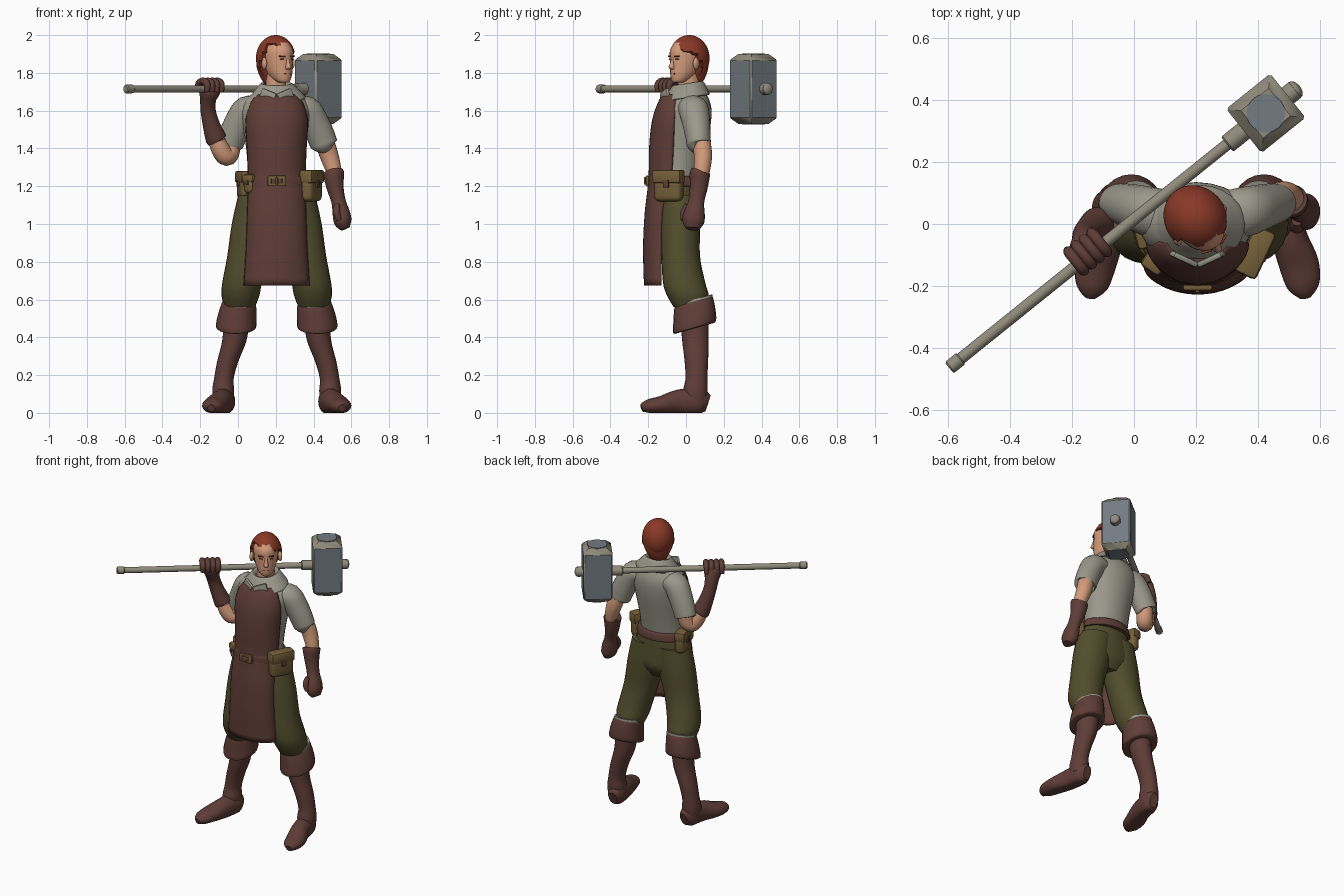
import bpy, bmesh, math
from mathutils import Matrix, Vector

if "Cube" in bpy.data.objects:
    bpy.data.objects.remove(bpy.data.objects["Cube"], do_unlink=True)

def material(name, r, g, b):
    m = bpy.data.materials.new(name)
    m.use_nodes = True
    m.diffuse_color = (r, g, b, 1)
    m.node_tree.nodes["Principled BSDF"].inputs["Base Color"].default_value = (r, g, b, 1)
    return m

LEATHER = material("brown leather", .115, .047, .038)
OLIVE = material("olive cloth", .085, .075, .026)
LINEN = material("grey linen", .33, .32, .26)
SKIN = material("skin", .66, .33, .2)
HAIR = material("red hair", .25, .04, .02)
TAN = material("tan leather", .18, .115, .04)
STEEL = material("blue grey steel", .175, .2, .225)
TRIM = material("warm grey metal", .28, .26, .2)

MID = .205
parts = []

def add(name, bm, *mats, matrix=None):
    if matrix:
        bm.transform(matrix)
    bmesh.ops.recalc_face_normals(bm, faces=bm.faces)
    me = bpy.data.meshes.new(name)
    bm.to_mesh(me)
    bm.free()
    for m in mats:
        me.materials.append(m)
    ob = bpy.data.objects.new(name, me)
    bpy.context.collection.objects.link(ob)
    parts.append(ob)
    return ob

def spline(rows, steps=4):
    """Smoothly fill in between rows of numbers."""
    out = []
    for i in range(len(rows) - 1):
        a, b, c, d = (rows[max(0, min(len(rows) - 1, i + k))] for k in (-1, 0, 1, 2))
        for s in range(steps):
            t = s / steps
            out.append([q + .5 * t * (r - p + t * (2*p - 5*q + 4*r - w + t * (3*(q - r) + w - p)))
                        for p, q, r, w in zip(a, b, c, d)])
    return out + [list(rows[-1])]

def loft(name, rows, mat, ref=(0, 1, 0), level=False, shear=0, side=1, sides=24, floor=False, matrix=None):
    """Skin ellipses (x, y, z, half width, half depth) along a path."""
    rows = spline([(MID + side * (r[0] - MID), *r[1:]) for r in rows])
    pts = [Vector(r[:3]) for r in rows]
    bm, rings = bmesh.new(), []
    for i, r in enumerate(rows):
        t = Vector((0, 0, 1)) if level else (pts[min(i+1, len(pts)-1)] - pts[max(i-1, 0)]).normalized()
        u = Vector(ref).cross(t).normalized()
        v = t.cross(u)
        ring = []
        for k in range(sides):
            a = math.tau * k / sides
            p = pts[i] + u * r[3] * math.cos(a) + v * r[4] * math.sin(a)
            p.z += shear * (p.y - r[1])
            if floor:
                p.z = max(0, p.z)
            ring.append(bm.verts.new(p))
        rings.append(ring)
    for a, b in zip(rings, rings[1:]):
        for k in range(sides):
            bm.faces.new((a[k], a[k-1], b[k-1], b[k]))
    bm.faces.new(rings[0])
    bm.faces.new(rings[-1])
    return add(name, bm, mat, matrix=matrix)

def box(name, size, mat, matrix, bevel=.01, segments=2):
    bm = bmesh.new()
    bmesh.ops.create_cube(bm, size=1, matrix=Matrix.Diagonal((*size, 1)))
    bmesh.ops.bevel(bm, geom=bm.edges[:], offset=bevel, segments=segments, affect='EDGES', profile=.5)
    return add(name, bm, mat, matrix=matrix)

def ball(name, size, mat, matrix):
    bm = bmesh.new()
    bmesh.ops.create_uvsphere(bm, u_segments=20, v_segments=12, radius=1, matrix=Matrix.Diagonal((*size, 1)))
    return add(name, bm, mat, matrix=matrix)

def at(x, y, z, turn=0):
    return Matrix.Translation((x, y, z)) @ Matrix.Rotation(math.radians(turn), 4, 'Z')

# Legs, boots and sleeves, one for each side
for s, tag in ((1, "left"), (-1, "right")):
    loft(tag + "_trouser_leg", [(.29, -.03, 1.15, .12, .1), (.318, -.03, 1.0, .125, .105), (.355, -.028, .83, .112, .102),
         (.388, -.01, .69, .105, .112), (.397, .01, .62, .1, .11), (.4, .02, .56, .08, .085)], OLIVE, level=True, side=s)
    loft(tag + "_boot_cuff", [(.42, .045, .45, .075, .075), (.42, .045, .452, .105, .112), (.416, .045, .51, .103, .112),
         (.404, .04, .59, .088, .1), (.404, .04, .595, .07, .08)], LEATHER, level=True, shear=.28, side=s)
    loft(tag + "_cuff_trim", [(.404, .04, .585, .089, .101), (.403, .04, .6, .087, .1)], LINEN,
         level=True, shear=.28, side=s)
    loft(tag + "_boot_shaft", [(.415, .045, .5, .07, .075), (.43, .05, .38, .064, .07), (.465, .055, .27, .056, .062),
         (.485, .055, .18, .052, .058), (.488, .05, .12, .058, .065), (.488, .05, .06, .055, .06)], LEATHER, level=True, side=s)
    loft(tag + "_boot_foot", [(.475, .115, .05, .03, .045), (.48, .07, .06, .056, .07), (.5, -.04, .055, .058, .068),
         (.532, -.13, .042, .064, .048), (.546, -.2, .035, .052, .036), (.552, -.235, .025, .02, .02)],
         LEATHER, ref=(0, 0, 1), side=s, floor=True)
    loft(tag + "_sleeve", [(.29, .025, 1.61, .05, .08), (.36, .04, 1.605, .075, .08), (.41, .055, 1.53, .075, .073),
         (.445, .065, 1.45, .074, .066), (.455, .068, 1.42, .07, .062), (.457, .07, 1.415, .045, .045)], LINEN, side=s)

# Torso and trouser seat
loft("trouser_seat", [(MID, -.035, 1.27, .14, .1), (MID, -.035, 1.18, .172, .105), (MID, -.03, 1.07, .195, .107),
     (MID, -.025, 1.0, .17, .1), (MID, -.025, .93, .11, .06)], OLIVE, level=True)
loft("shirt_body", [(.2, -.04, 1.22, .148, .112), (.2, -.028, 1.35, .152, .125), (.2, -.008, 1.5, .17, .135),
     (.2, .005, 1.6, .185, .13), (.2, .012, 1.66, .16, .11), (.2, .015, 1.71, .09, .08)], LINEN, level=True)
loft("neck", [(.2, .015, 1.66, .06, .062), (.2, .015, 1.72, .054, .058), (.203, .012, 1.82, .052, .058)], SKIN, level=True)
loft("collar", [(.212, 0, 1.665, .13, .115), (.212, 0, 1.67, .146, .126), (.208, .005, 1.7, .125, .108),
     (.203, .01, 1.745, .08, .08), (.2, .013, 1.72, .055, .058)], LINEN, level=True, shear=.15)
box("collar_point_left", (.09, .02, .055), LINEN, at(.25, -.112, 1.68, 25) @ Matrix.Rotation(-.35, 4, 'Y'), .008)
box("collar_point_right", (.09, .02, .055), LINEN, at(.16, -.112, 1.68, -25) @ Matrix.Rotation(.35, 4, 'Y'), .008)

# Apron: half ellipses given by height, half width, front and edge depth
bm, rings = bmesh.new(), []
for z, w, front, edge in spline([(1.68, .095, -.118, -.05), (1.64, .132, -.142, -.055), (1.55, .158, -.172, -.06),
        (1.42, .152, -.187, -.065), (1.27, .146, -.19, -.075), (1.18, .146, -.197, -.1), (1.05, .15, -.212, -.125),
        (.87, .156, -.22, -.13), (.675, .168, -.215, -.13)]):
    rings.append([bm.verts.new((MID + w * math.sin(a), edge + (front - edge) * math.cos(a), z))
                  for a in (math.pi * (k / 18 - .5) for k in range(19))])
for a, b in zip(rings, rings[1:]):
    for k in range(18):
        bm.faces.new((a[k], a[k+1], b[k+1], b[k]))
apron = add("apron", bm, LEATHER)
apron.modifiers.new("thickness", 'SOLIDIFY').thickness = .015
apron.modifiers["thickness"].offset = 0

# Belt, buckle and pouches
loft("belt", [(MID, -.052, 1.2, .172, .135), (MID, -.052, 1.205, .18, .148), (MID, -.055, 1.25, .168, .145),
     (MID, -.055, 1.255, .155, .13)], LEATHER, level=True)
box("buckle_frame", (.095, .018, .055), TAN, at(MID, -.205, 1.228), .006)
box("buckle_centre", (.06, .012, .028), LEATHER, at(MID, -.212, 1.228), .004)
box("buckle_pin", (.012, .012, .04), TAN, at(MID, -.216, 1.228), .003)
for tag, place, size in (("left", at(.388, -.09, 1.2, 65), (.155, .07, .16)),
                         ("right", at(.035, -.01, 1.205, -75), (.13, .065, .14)),
                         ("front", at(.065, -.125, 1.21, -35), (.07, .05, .1))):
    w, d, h = size
    box(tag + "_pouch", size, TAN, place, .026, 3)
    box(tag + "_pouch_flap", (w * 1.06, d * 1.08, h * .45), TAN, place @ at(0, -.004, h * .32), .014)
    box(tag + "_pouch_clasp", (w * .22, .012, h * .25), LEATHER, place @ at(0, -d * .56, h * .08), .004)

# Forearms and gloves
loft("left_forearm", [(.45, .075, 1.46, .05, .05), (.48, .09, 1.37, .05, .048), (.505, .085, 1.29, .042, .043),
     (.512, .075, 1.24, .036, .038)], SKIN)
loft("left_glove", [(.506, .075, 1.265, .04, .04), (.506, .074, 1.27, .056, .054), (.513, .068, 1.2, .046, .048),
     (.532, .055, 1.12, .038, .042), (.546, .045, 1.06, .046, .055), (.556, .038, 1.01, .046, .058),
     (.57, .035, .975, .025, .035)], LEATHER)
loft("left_thumb", [(.525, .01, 1.1, .016, .018), (.522, -.01, 1.06, .019, .02), (.535, -.012, 1.02, .014, .015)], LEATHER)
loft("right_forearm", [(-.035, .06, 1.44, .05, .05), (-.045, .05, 1.375, .052, .05), (-.068, .025, 1.36, .05, .05),
     (-.1, .008, 1.41, .048, .047), (-.125, -.005, 1.48, .035, .035)], SKIN)
loft("right_glove", [(-.115, .002, 1.452, .04, .04), (-.116, .002, 1.45, .055, .053), (-.14, -.015, 1.52, .046, .046),
     (-.158, -.035, 1.6, .04, .042), (-.158, -.055, 1.66, .043, .048), (-.15, -.078, 1.71, .058, .052),
     (-.15, -.085, 1.755, .035, .032)], LEATHER)

# Long hammer carried over the shoulder, local x along the shaft
SHAFT = at(.425, .357, 1.715, 38.8)
ACROSS = Matrix.Rotation(math.pi / 2, 4, 'Y')

def rod(name, x0, x1, r, mat):
    bm = bmesh.new()
    bmesh.ops.create_cone(bm, cap_ends=True, segments=16, radius1=r, radius2=r, depth=x1 - x0)
    bmesh.ops.bevel(bm, geom=[e for e in bm.edges if abs(e.verts[0].co.z - e.verts[1].co.z) < .001],
                    offset=.005, segments=1, affect='EDGES')
    return add(name, bm, mat, matrix=SHAFT @ at((x0 + x1) / 2, 0, 0) @ ACROSS)

rod("hammer_shaft", -1.3, .05, .019, TRIM)
rod("shaft_end_cap", -1.31, -1.26, .023, TRIM)
rod("hammer_ferrule", -.16, -.07, .031, TRIM)
rod("hammer_rivet", .08, .125, .032, TRIM)
ball("hammer_rivet_dome", (.018, .031, .031), TRIM, SHAFT @ at(.122, 0, 0))

for k in range(4):
    loft("right_finger_%d" % k, [(0, .045, -.015, .014, .014), (0, .035, .03, .018, .018), (0, -.005, .042, .018, .018),
         (0, -.035, .025, .018, .018), (0, -.035, -.015, .014, .014)], LEATHER, ref=(1, 0, 0),
         matrix=SHAFT @ at(-.775 + k * .032, .01, 0))

bm = bmesh.new()
bmesh.ops.create_cube(bm, size=1, matrix=Matrix.Diagonal((.182, .182, .37, 1)))
ends = [e for e in bm.edges if abs(e.verts[0].co.z - e.verts[1].co.z) < .01]
bmesh.ops.bevel(bm, geom=ends, offset=.034, segments=1, affect='EDGES')
bmesh.ops.bevel(bm, geom=[e for e in bm.edges if abs(e.verts[0].co.z - e.verts[1].co.z) > .2],
                offset=.008, segments=1, affect='EDGES')
bm.normal_update()
for f in bm.faces:
    f.material_index = 0 if max(abs(f.normal.x), abs(f.normal.y)) > .98 else 1
add("hammer_head", bm, STEEL, TRIM, matrix=SHAFT)
for z in (-.185, .185):
    bm = bmesh.new()
    bmesh.ops.create_cone(bm, cap_ends=True, segments=24, radius1=.062, radius2=.062, depth=.006)
    add("striking_face", bm, STEEL, matrix=SHAFT @ at(0, 0, z))

# Head, turned toward the left
HEAD = at(.203, .012, 0, 36)
def face_rows(*rows):
    return [(0, y, z, w, d) for z, y, w, d in rows]
loft("face", face_rows((1.748, -.066, .022, .026), (1.76, -.055, .04, .046), (1.79, -.034, .058, .072),
     (1.83, -.018, .07, .088), (1.87, -.01, .076, .096), (1.92, -.005, .077, .1), (1.96, 0, .06, .08)),
     SKIN, level=True, matrix=HEAD)
loft("nose", face_rows((1.818, -.1, .012, .012), (1.83, -.106, .015, .02), (1.855, -.102, .01, .014), (1.885, -.097, .008, .009)),
     SKIN, level=True, matrix=HEAD)
box("mouth", (.04, .008, .007), HAIR, HEAD @ at(0, -.101, 1.796), .002)
for s, tag in ((1, "left"), (-1, "right")):
    ball(tag + "_ear", (.013, .022, .032), SKIN, HEAD @ at(s * .088, -.012, 1.85, s * 15))
    box(tag + "_brow", (.034, .008, .008), HAIR, HEAD @ at(s * .034, -.1, 1.889, s * 22), .002)
    box(tag + "_eye", (.022, .006, .008), LEATHER, HEAD @ at(s * .033, -.097, 1.871, s * 22), .002)

# Hair cap: the part over the face is tucked inside the head
bm = bmesh.new()
bmesh.ops.create_uvsphere(bm, u_segments=48, v_segments=32, radius=1)
for v in bm.verts:
    x, y, z = v.co
    tucked = y < -.25 and z < .42 - .25 * x
    tucked = tucked or (-.25 <= y < .12 and z < -.1)
    v.co = Vector((x * .1, y * .112, z * .122)) * (.55 if tucked else 1)
add("hair", bm, HAIR, matrix=HEAD @ at(0, .006, 1.878))
loft("hair_nape", face_rows((1.735, .04, .035, .025), (1.77, .045, .06, .045), (1.83, .04, .088, .065), (1.88, .03, .09, .07)),
     HAIR, level=True, matrix=HEAD)

bpy.ops.object.select_all(action='DESELECT')
for ob in parts:
    ob.select_set(True)
bpy.context.view_layer.objects.active = parts[0]
bpy.ops.object.shade_smooth_by_angle(angle=math.radians(40))
